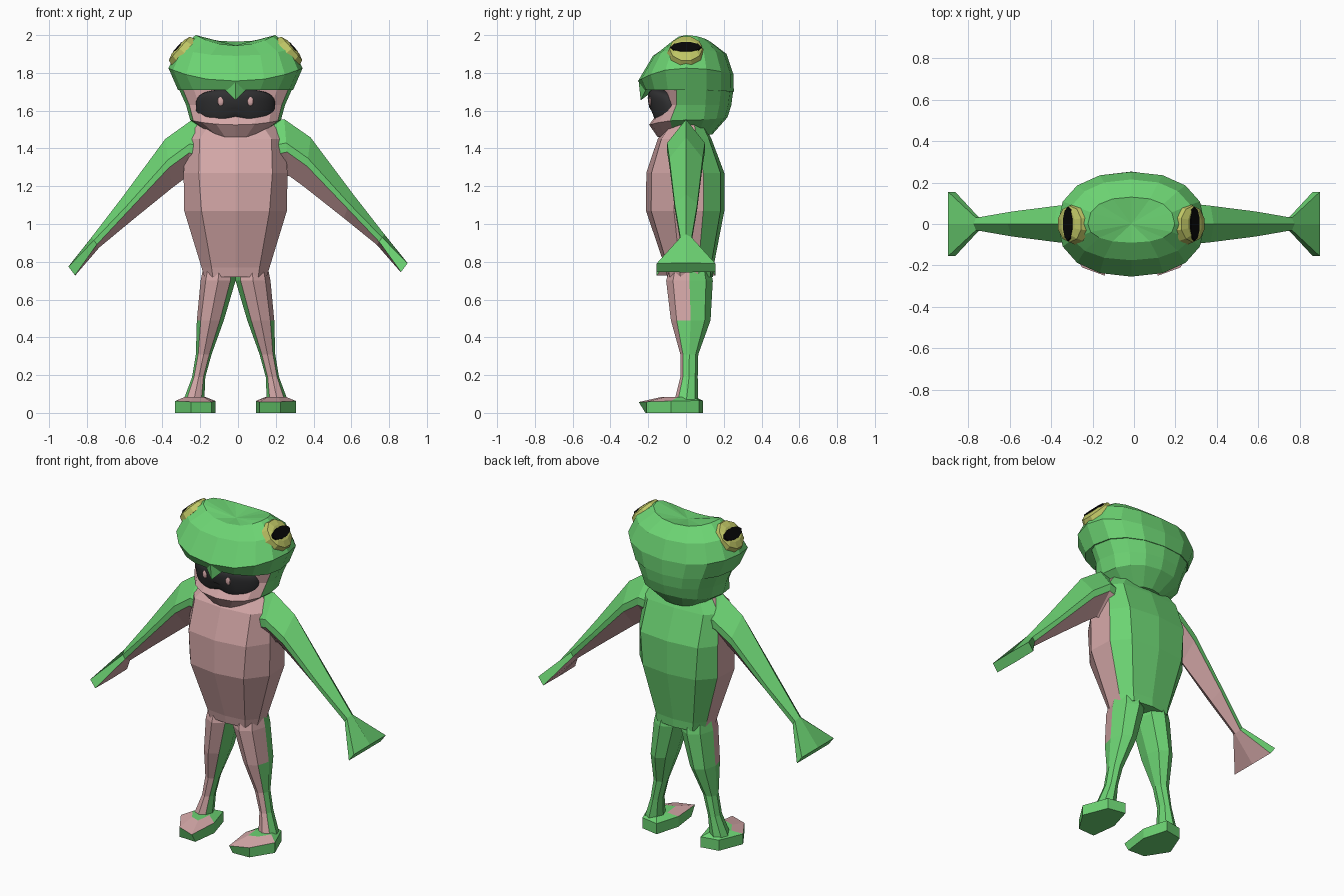
import bpy, bmesh, math
from mathutils import Vector, Matrix

if "Cube" in bpy.data.objects:
    bpy.data.objects.remove(bpy.data.objects["Cube"])

CX = -0.013  # body centre line


def material(name, rgb):
    m = bpy.data.materials.new(name)
    m.diffuse_color = (*rgb, 1)
    m.use_nodes = True
    m.node_tree.nodes["Principled BSDF"].inputs["Base Color"].default_value = m.diffuse_color
    return m


GREEN = material("skin_green", (0.15, 0.65, 0.17))
PINK = material("belly_pink", (0.66, 0.39, 0.39))
DARK = material("mask_dark", (0.03, 0.03, 0.032))
YELLOW = material("iris_yellow", (0.52, 0.56, 0.13))
BLACK = material("pupil_black", (0.002, 0.002, 0.002))


def finish(bm, name, mats):
    bmesh.ops.recalc_face_normals(bm, faces=bm.faces)
    me = bpy.data.meshes.new(name)
    bm.to_mesh(me)
    bm.free()
    for m in mats:
        me.materials.append(m)
    ob = bpy.data.objects.new(name, me)
    bpy.context.collection.objects.link(ob)
    return ob


def loft(name, rings, mats, rule=None, tip=None):
    """Skin a list of equal rings; rule(ring, segment, face) says which faces use colour 1."""
    bm = bmesh.new()
    vs = [[bm.verts.new(p) for p in r] for r in rings]
    n = len(vs[0])
    made = []
    for i in range(len(vs) - 1):
        for j in range(n):
            k = (j + 1) % n
            made.append((i, j, bm.faces.new((vs[i][j], vs[i][k], vs[i + 1][k], vs[i + 1][j]))))
    bm.faces.new(vs[0])
    if tip:
        t = bm.verts.new(tip)
        for j in range(n):
            bm.faces.new((vs[-1][j], vs[-1][(j + 1) % n], t))
    else:
        bm.faces.new(vs[-1])
    bmesh.ops.recalc_face_normals(bm, faces=bm.faces)
    bm.normal_update()
    if rule:
        for i, j, f in made:
            f.material_index = int(rule(i, j, f))
    return finish(bm, name, mats)


# Torso: ten-sided rings (z, half width, front half width, front y, back y)
def torso_ring(z, w, fw, yf, yb):
    half = [(0, yf), (fw, yf * 0.87), (w, yf * 0.3), (w * 0.97, yb * 0.45), (fw, yb * 0.9), (0, yb)]
    pts = half + [(-x, y) for x, y in half[-2:0:-1]]
    return [(CX + x, y, z) for x, y in pts]


torso = [(0.72, 0.165, 0.12, -0.10, 0.143), (0.77, 0.18, 0.127, -0.11, 0.145),
         (1.07, 0.272, 0.18, -0.212, 0.203), (1.27, 0.275, 0.195, -0.21, 0.203),
         (1.45, 0.26, 0.19, -0.15, 0.135), (1.54, 0.19, 0.13, -0.08, 0.09)]
loft("torso", [torso_ring(*t) for t in torso], [GREEN, PINK],
     lambda i, j, f: j in (0, 1, 2, 7, 8, 9))


# Legs (z, outer, inner, front y, back y)
leg = [(0.80, 0.165, 0.005, -0.08, 0.12), (0.70, 0.185, 0.0, -0.105, 0.142),
       (0.49, 0.205, 0.062, -0.08, 0.13), (0.31, 0.21, 0.127, -0.03, 0.065),
       (0.19, 0.23, 0.16, -0.03, 0.062), (0.07, 0.275, 0.165, -0.06, 0.065)]
foot = [(0.127, -0.25), (0.237, -0.21), (0.32, -0.08), (0.26, 0.07), (0.15, 0.09), (0.107, -0.06)]
# Arms (top r, top z, bottom r, bottom z, half depth, edge position)
arm = [(0.15, 1.54, 0.15, 1.22, 0.09, 0.42), (0.245, 1.55, 0.27, 1.25, 0.10, 0.42),
       (0.385, 1.45, 0.35, 1.19, 0.088, 0.42), (0.61, 1.145, 0.56, 1.02, 0.06, 0.4),
       (0.775, 0.93, 0.735, 0.875, 0.03, 0.3), (0.898, 0.775, 0.862, 0.727, 0.155, 0.03)]


def leg_ring(s, z, o, i, yf, yb):
    pts = []
    for k in range(8):
        a = k * math.pi / 4
        x = (o + i) / 2 + (o - i) / 2 * math.sin(a)
        y = (yf + yb) / 2 - (yb - yf) / 2 * math.cos(a)
        pts.append((CX + s * x, y, z))
    return pts


def arm_ring(s, tr, tz, br, bz, hy, t):
    def at(u, y):
        r, z = tr + (br - tr) * u, tz + (bz - tz) * u
        return (s * r, y, z + (0.02 * r if s > 0 else 0))
    return [at(0, 0), at(t, -hy), at(1 - t, -hy), at(1, 0), at(1 - t, hy), at(t, hy)]


for s, side in ((-1, "left"), (1, "right")):
    loft(side + "_leg", [leg_ring(s, *r) for r in leg], [GREEN, PINK],
         lambda i, j, f: j in (0, 7) or (j == 1 and i < 2))
    sole = [(CX + s * x, max(y, -0.215), 0) for x, y in foot]
    rim = [(CX + s * x, y, 0.065 + 0.03 * min(y, 0)) for x, y in foot]
    ankle = [(CX + s * (0.215 + (x - 0.215) * 0.5), y * 0.5, 0.085) for x, y in foot]
    loft(side + "_foot", [sole, rim, ankle], [GREEN, PINK],
         lambda i, j, f: i == 1 and f.calc_center_median().y < -0.06)
    loft(side + "_arm", [arm_ring(s, *r) for r in arm], [GREEN, PINK],
         lambda i, j, f: j in (2, 3))


# Head: sixteen-sided rings (side z, front z, back z, half width, front y, back y)
def head_ring(zs, zf, zb, w, yf, yb):
    pts = []
    for k in range(16):
        a = k * math.pi / 8
        c, sn = math.cos(a), math.sin(a)
        x = w * math.copysign(abs(c) ** 0.88, c)
        y = math.copysign(abs(sn) ** 0.88, sn) * (yb if sn > 0 else -yf)
        pts.append((CX + x, y, zs + ((zb if sn > 0 else zf) - zs) * sn * sn))
    return pts


skull = [(1.71, 1.71, 1.70, 0.305, -0.225, 0.253), (1.825, 1.757, 1.79, 0.355, -0.254, 0.252),
         (1.93, 1.89, 1.90, 0.305, -0.175, 0.215), (2.0, 1.945, 1.965, 0.21, -0.09, 0.13)]
loft("upper_head", [head_ring(*r) for r in skull], [GREEN], tip=(CX, 0, 1.945))
jaw = [(1.47, 1.46, 1.475, 0.13, -0.15, 0.14), (1.55, 1.525, 1.565, 0.24, -0.195, 0.22),
       (1.63, 1.63, 1.63, 0.262, -0.12, 0.24), (1.715, 1.715, 1.705, 0.30, -0.12, 0.25)]
loft("lower_head", [head_ring(*r) for r in jaw], [GREEN, PINK],
     lambda i, j, f: f.calc_center_median().y < -0.045)

# Pointed middle of the upper lip
bm = bmesh.new()
pts = [(-0.06, -0.21, 1.715), (0.06, -0.21, 1.715), (0, -0.25, 1.75), (0, -0.24, 1.655), (0, -0.15, 1.72)]
v = [bm.verts.new((CX + x, y, z)) for x, y, z in pts]
for f in ((0, 3, 2), (1, 2, 3), (0, 4, 3), (1, 3, 4), (0, 2, 4), (1, 4, 2)):
    bm.faces.new([v[i] for i in f])
finish(bm, "lip_point", [GREEN])


# Dark mask wrapped round the mouth opening
def wrap(u, d, w):
    """Bend a position inside the mask (u, w in -1..1, d = depth) round the face."""
    z = 1.618 + 0.095 * w
    if w < 0:
        z += 0.03 * max(0, 1 - 2.5 * abs(u))
    return Vector((CX + 0.212 * u, -0.135 + 0.07 * u * u - 0.02 * w + d, z))


bm = bmesh.new()
bmesh.ops.create_uvsphere(bm, u_segments=32, v_segments=18, radius=1)
for vert in bm.verts:
    q = [math.copysign(abs(c) ** 0.65, c) for c in vert.co]
    vert.co = wrap(q[0], 0.06 * q[1], q[2])
mask = finish(bm, "face_mask", [DARK])
for p in mask.data.polygons:
    p.use_smooth = True

# Small light spots on the mask
for s, side in ((-1, "left"), (1, "right")):
    bm = bmesh.new()
    bmesh.ops.create_uvsphere(bm, u_segments=12, v_segments=8, radius=1)
    spot = wrap(s * 0.37, -0.058, 0.33)
    for vert in bm.verts:
        vert.co = spot + Vector((vert.co.x * 0.017, vert.co.y * 0.009, vert.co.z * 0.024))
    finish(bm, side + "_mask_spot", [PINK])


# Eyes: sloping irises with a slit pupil plate
def disc(s, ry, rs, d, n=10):
    out = Vector((0.745 * s, 0, 0.665))
    up = Vector((-0.665 * s, 0, 0.745))
    base = Vector((CX + s * 0.293, 0, 1.925)) + out * d
    return [base + Vector((0, ry * math.cos(a), 0)) + up * (rs * math.sin(a))
            for a in (k * 2 * math.pi / n for k in range(n))]


for s, side in ((-1, "left"), (1, "right")):
    loft(side + "_iris", [disc(s, 0.1, 0.1, -0.03), disc(s, 0.088, 0.088, 0.006),
                          disc(s, 0.07, 0.05, 0.018)], [YELLOW])
    loft(side + "_pupil", [disc(s, 0.084, 0.036, 0.013), disc(s, 0.08, 0.034, 0.021)], [BLACK])
